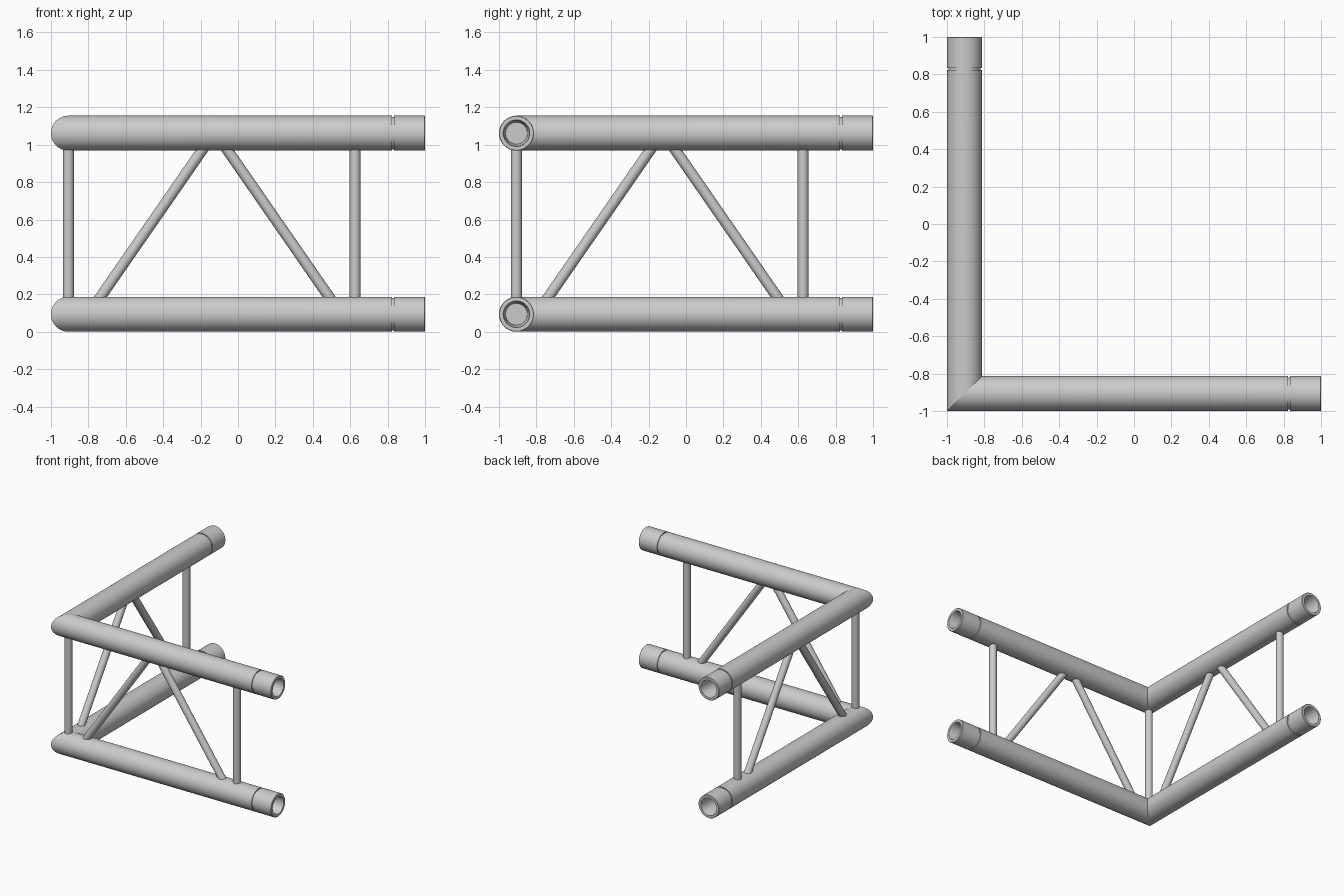
import bpy, bmesh, math
from mathutils import Vector

if "Cube" in bpy.data.objects:
    bpy.data.objects.remove(bpy.data.objects["Cube"])

R = 0.0935            # chord radius
C = -1 + R            # chord axis position in x and y
Z_LOW, Z_HIGH = R, 1.0615
SEG = 64


def finish(name, bm, sharp=()):
    bmesh.ops.recalc_face_normals(bm, faces=bm.faces)
    for f in bm.faces:
        f.smooth = True
    for e in bm.edges:
        if e in sharp or e.calc_face_angle(0) > math.radians(30):
            e.smooth = False
    mesh = bpy.data.meshes.new(name)
    bm.to_mesh(mesh)
    bm.free()
    obj = bpy.data.objects.new(name, mesh)
    bpy.context.collection.objects.link(obj)
    return obj


# Chord end profile: bore floor, tapered bore, rim, groove (position along leg, radius)
END = [(0.84, 0.058), (0.995, 0.069), (1.0, 0.071), (1.0, R - 0.003), (0.997, R),
       (0.833, R), (0.833, R - 0.007), (0.823, R - 0.007), (0.823, R)]


def corner_chord(name, z):
    """Two tubes mitred at the corner, with a socket at each open end."""
    bm = bmesh.new()
    circle = [(math.cos(2 * math.pi * i / SEG), math.sin(2 * math.pi * i / SEG))
              for i in range(SEG)]
    x_leg = [[bm.verts.new((p, C + r * c, z + r * s)) for c, s in circle] for p, r in END]
    mitre = [bm.verts.new((C + R * c, C + R * c, z + R * s)) for c, s in circle]
    y_leg = [[bm.verts.new((C + r * c, p, z + r * s)) for c, s in circle] for p, r in END]
    rings = x_leg + [mitre] + y_leg[::-1]
    for a, b in zip(rings, rings[1:]):
        for i in range(SEG):
            j = (i + 1) % SEG
            bm.faces.new((a[i], a[j], b[j], b[i]))
    bm.faces.new(rings[0])
    bm.faces.new(rings[-1])
    ms = set(mitre)
    seam = {e for e in bm.edges if e.verts[0] in ms and e.verts[1] in ms}
    return finish(name, bm, seam)


def rod(name, a, b, radius=0.029):
    """Round brace from a to b, ends cut level so they stay inside the chords."""
    bm = bmesh.new()
    a, b = Vector(a), Vector(b)
    d = (b - a).normalized()
    horiz = Vector((d.x, d.y, 0))
    u = horiz.normalized() if horiz.length > 1e-4 else Vector((1, 0, 0))
    v = Vector((0, 0, 1)).cross(u)
    stretch = radius / d.z
    rings = []
    for p in (a, b):
        rings.append([bm.verts.new(p + u * stretch * math.cos(t) + v * radius * math.sin(t))
                      for t in (2 * math.pi * i / 32 for i in range(32))])
    for i in range(32):
        j = (i + 1) % 32
        bm.faces.new((rings[0][i], rings[0][j], rings[1][j], rings[1][i]))
    for ring in rings:
        bm.faces.new(ring)
    return finish(name, bm)


# Main chords
corner_chord("lower_chord", Z_LOW)
corner_chord("upper_chord", Z_HIGH)

# Bracing between the chords
LO, HI = Z_LOW + R - 0.008, Z_HIGH - R + 0.008
rod("corner_post", (C, C, LO), (C, C, HI))
BRACES = [("inner_diagonal", -0.74, -0.188),
          ("outer_diagonal", 0.492, -0.06),
          ("end_post", 0.626, 0.626)]
for part, low, high in BRACES:
    rod("right_" + part, (low, C, LO), (high, C, HI))
    rod("back_" + part, (C, low, LO), (C, high, HI))
